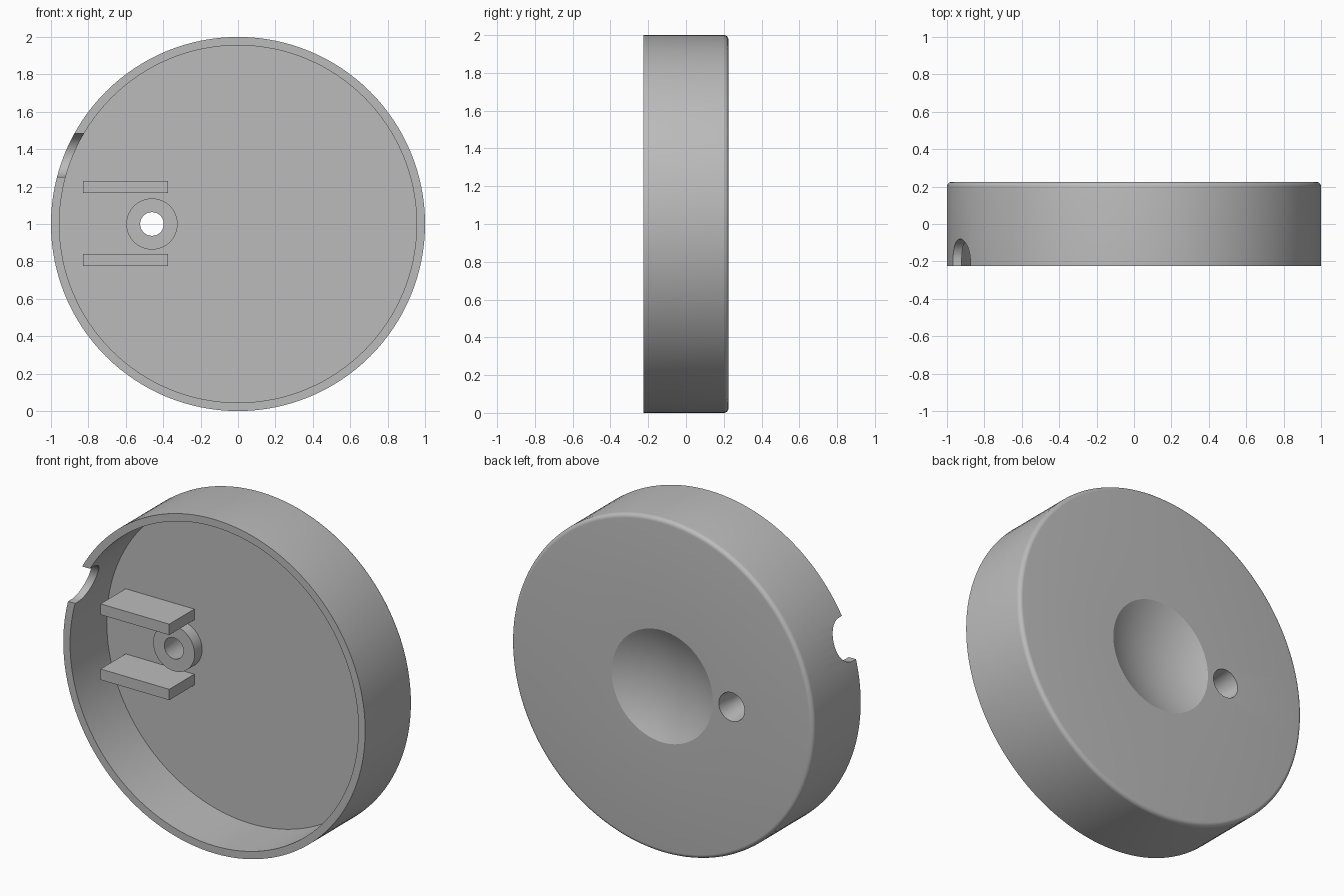
import bpy, bmesh, math
from mathutils import Matrix

if "Cube" in bpy.data.objects:
    bpy.data.objects.remove(bpy.data.objects["Cube"])

FRONT, FLOOR, BACK = -0.225, 0.122, 0.225
HOLE_X = -0.46

grey = bpy.data.materials.new("plain_grey")
grey.diffuse_color = (0.5, 0.5, 0.5, 1)
grey.use_nodes = True
grey.node_tree.nodes["Principled BSDF"].inputs["Base Color"].default_value = grey.diffuse_color


def finish(name, bm):
    bmesh.ops.remove_doubles(bm, verts=bm.verts, dist=1e-5)
    bmesh.ops.recalc_face_normals(bm, faces=bm.faces)
    mesh = bpy.data.meshes.new(name)
    bm.to_mesh(mesh)
    bm.free()
    mesh.materials.append(grey)
    obj = bpy.data.objects.new(name, mesh)
    bpy.context.collection.objects.link(obj)
    return obj


def lathe(name, profile, x=0.0, steps=128):
    """Spin (radius, y) points about a y-directed axis at (x, z=1)."""
    bm = bmesh.new()
    verts = [bm.verts.new((x + r, y, 1)) for r, y in profile]
    edges = [bm.edges.new(p) for p in zip(verts, verts[1:])]
    bmesh.ops.spin(bm, geom=verts + edges, cent=(x, 0, 1), axis=(0, 1, 0),
                   angle=math.tau, steps=steps, use_merge=True)
    return finish(name, bm)


def box(name, lo, hi):
    bm = bmesh.new()
    size = [b - a for a, b in zip(lo, hi)]
    mid = [(a + b) / 2 for a, b in zip(lo, hi)]
    bmesh.ops.create_cube(bm, size=1, matrix=Matrix.Translation(mid) @ Matrix.Diagonal((*size, 1)))
    return finish(name, bm)


def select(obj):
    bpy.ops.object.select_all(action='DESELECT')
    obj.select_set(True)
    bpy.context.view_layer.objects.active = obj


def cut(obj, cutter):
    mod = obj.modifiers.new("cut", 'BOOLEAN')
    mod.operation, mod.solver, mod.object = 'DIFFERENCE', 'EXACT', cutter
    select(obj)
    bpy.ops.object.modifier_apply(modifier=mod.name)


# Cup: open front, thin wall, rounded back edge, shallow spherical dimple
profile = [(0, FLOOR), (0.955, FLOOR), (0.955, FRONT), (1, FRONT)]
fillet = 0.025
for i in range(7):
    a = math.radians(15 * i)
    profile.append((1 - fillet + fillet * math.cos(a), BACK - fillet + fillet * math.sin(a)))
dimple_r, depth = 0.335, 0.08
ball = (dimple_r ** 2 + depth ** 2) / (2 * depth)
edge = math.asin(dimple_r / ball)
for i in range(12, -1, -1):
    a = edge * i / 12
    profile.append((ball * math.sin(a), BACK - depth + ball * (1 - math.cos(a))))
cup = lathe("cup", profile)

# Round boss on the floor of the cup
boss = lathe("hole_boss", [(0, 0.05), (0.137, 0.05), (0.137, FLOOR + 0.02), (0, FLOOR + 0.02)],
             HOLE_X, 64)

# Tapered through hole, wider at the back
taper = lathe("hole_cutter", [(0, 0.03), (0.0605, 0.03), (0.088, 0.245), (0, 0.245)], HOLE_X, 64)

# Round-ended notch in the side wall, cut along x
bm = bmesh.new()
r, cy, cz = 0.117, -0.197, 1.367
outline = [(-0.4, cz - r)]
outline += [(cy + r * math.sin(math.pi * i / 32), cz - r * math.cos(math.pi * i / 32)) for i in range(33)]
outline += [(-0.4, cz + r)]
face = bm.faces.new([bm.verts.new((-1.2, y, z)) for y, z in outline])
side = bmesh.ops.extrude_face_region(bm, geom=[face])
bmesh.ops.translate(bm, vec=(0.6, 0, 0),
                    verts=[g for g in side["geom"] if isinstance(g, bmesh.types.BMVert)])
notch = finish("notch_cutter", bm)

cut(cup, taper)
cut(cup, notch)
cut(boss, taper)
for helper in (taper, notch):
    bpy.data.objects.remove(helper)

# Two flat rails either side of the boss
for name, z in (("lower_rail", 0.775), ("upper_rail", 1.165)):
    box(name, (-0.83, -0.115, z), (-0.375, FLOOR + 0.02, z + 0.065))

for obj in (cup, boss):
    select(obj)
    bpy.ops.object.shade_smooth_by_angle(angle=math.radians(22))
